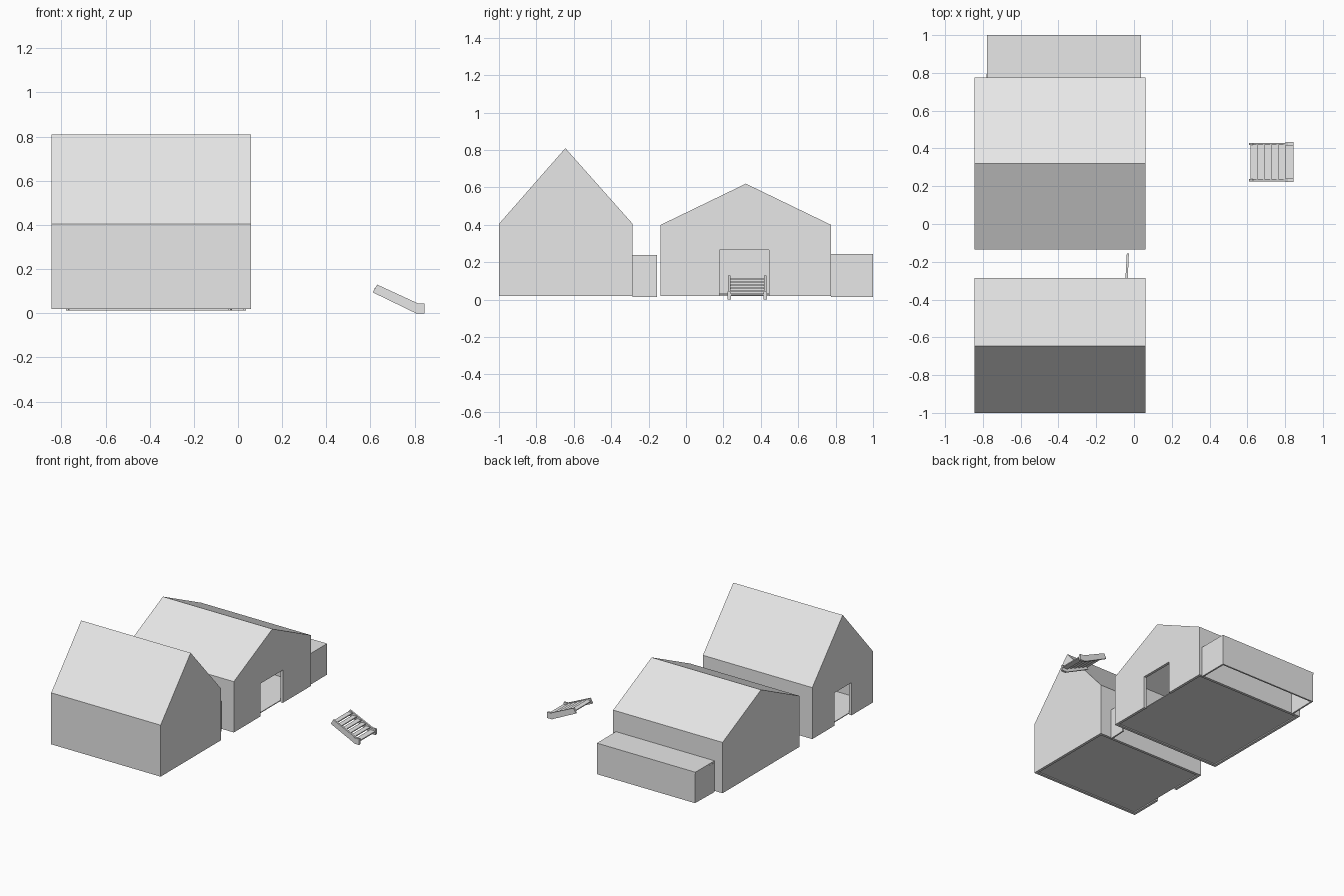
import bpy
import bmesh

cube = bpy.data.objects.get("Cube")
if cube:
    bpy.data.objects.remove(cube, do_unlink=True)

grey = bpy.data.materials.new("plain_grey")
grey.use_nodes = True
grey.diffuse_color = (0.8, 0.8, 0.8, 1)
grey.node_tree.nodes["Principled BSDF"].inputs["Base Color"].default_value = (0.8, 0.8, 0.8, 1)


def prism(name, outline, lo, hi, axis):
    """Extrude a 2D outline along the given axis (0 = x, 1 = y, 2 = z)."""
    bm = bmesh.new()

    def place(p, d):
        co = list(p)
        co.insert(axis, d)
        return bm.verts.new(co)

    a = [place(p, lo) for p in outline]
    b = [place(p, hi) for p in outline]
    bm.faces.new(a)
    bm.faces.new(b)
    for i in range(len(a)):
        j = (i + 1) % len(a)
        bm.faces.new((a[i], a[j], b[j], b[i]))
    bmesh.ops.recalc_face_normals(bm, faces=bm.faces)
    mesh = bpy.data.meshes.new(name)
    bm.to_mesh(mesh)
    bm.free()
    mesh.materials.append(grey)
    obj = bpy.data.objects.new(name, mesh)
    bpy.context.collection.objects.link(obj)
    return obj


def box(name, x0, x1, y0, y1, z0, z1):
    return prism(name, [(x0, y0), (x1, y0), (x1, y1), (x0, y1)], z0, z1, 2)


BASE, WALL = 0.02, 0.02       # underside height and wall thickness
X0, X1 = -0.845, 0.06         # both houses share the same length


def house(name, y0, y1, eave, ridge_y, ridge, west_door=None, east_door=None):
    """Hollow gabled house; a door is (start, end, top) in its gable."""
    def gable(part, xa, xb, door):
        pts = [(y0, BASE), (y0, eave), (ridge_y, ridge), (y1, eave), (y1, BASE)]
        if door:
            s, e, top = door
            pts += [(e, BASE), (e, top), (s, top), (s, BASE)]
        prism(f"{name}_{part}", pts, xa, xb, 0)

    gable("west_gable", X0, X0 + WALL, west_door)
    gable("east_gable", X1 - WALL, X1, east_door)
    xa, xb = X0 + WALL, X1 - WALL
    box(name + "_front_wall", xa, xb, y0, y0 + WALL, BASE, eave)
    box(name + "_back_wall", xa, xb, y1 - WALL, y1, BASE, eave)
    # floor sits slightly above the wall bottoms
    box(name + "_floor", xa, xb, y0 + WALL, y1 - WALL, BASE + 0.008, BASE + 0.014)
    drop = WALL * (ridge - eave) / (ridge_y - y0)
    prism(name + "_roof",
          [(y0, eave), (ridge_y, ridge), (y1, eave), (y1 - WALL, eave),
           (ridge_y, ridge - drop), (y0 + WALL, eave)], xa, xb, 0)


house("front_house", -1.0, -0.285, 0.405, -0.645, 0.81,
      west_door=(-0.75, -0.55, 0.265))
house("back_house", -0.135, 0.775, 0.4, 0.32, 0.62,
      east_door=(0.18, 0.445, 0.265))

# Lean-to behind the back house, open underneath
T, LOW, HIGH = 0.012, 0.013, 0.245
prism("annex_west_wall", [(-0.78, 0.775), (-0.78 + T, 0.775), (-0.775 + T, 1 - T), (-0.775, 1 - T)],
      LOW, HIGH - T, 2)
box("annex_east_wall", 0.037 - T, 0.037, 0.775, 1 - T, LOW, HIGH - T)
box("annex_back_wall", -0.775, 0.037, 1 - T, 1, LOW, HIGH - T)
box("annex_roof", -0.778, 0.037, 0.775, 1, HIGH - T, HIGH)

# Upright panel between the houses
prism("side_panel", [(-0.045, -0.285), (-0.033, -0.285), (-0.027, -0.155), (-0.038, -0.155)],
      LOW, 0.24, 2)

# Loose staircase: two stringers, five treads and a foot board
stringer = [(0.63, 0.13), (0.61, 0.095), (0.8, 0.003), (0.815, 0.01),
            (0.845, 0.01), (0.845, 0.045), (0.815, 0.045)]
for side, y in (("right", 0.225), ("left", 0.418)):
    prism(f"stair_{side}_stringer", stringer, y, y + 0.012, 1)
    box(f"stair_{side}_foot", 0.803, 0.845, y - 0.003, y + 0.015, 0, 0.043)
for i in range(5):
    x = 0.618 + i * 0.037
    z = 0.107 - i * 0.0165
    box(f"stair_tread_{i + 1}", x, x + 0.036, 0.237, 0.418, z, z + 0.007)
box("stair_foot_board", 0.803, 0.845, 0.237, 0.418, 0.022, 0.03)
